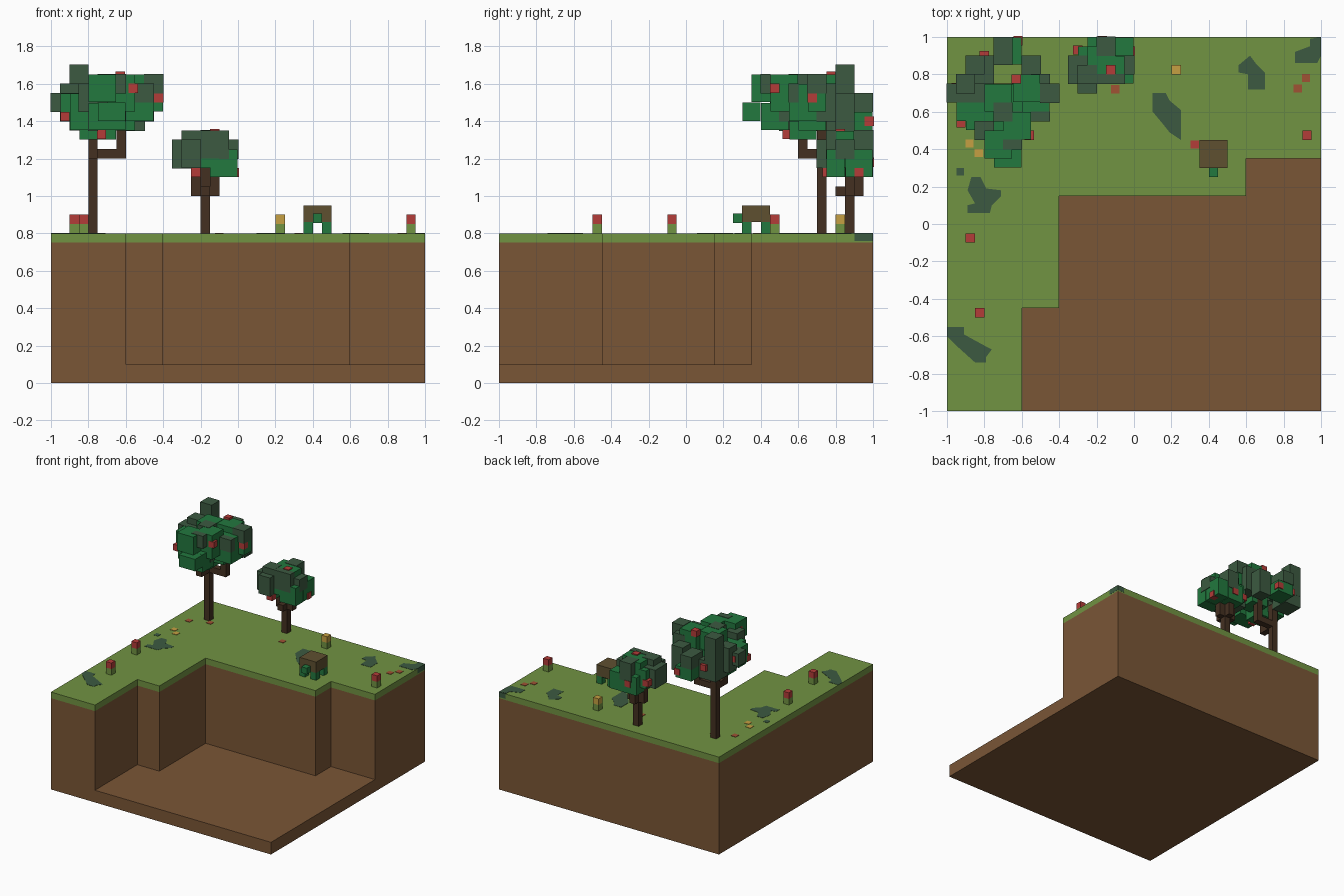
import bpy, bmesh
from mathutils import Vector

if "Cube" in bpy.data.objects:
    bpy.data.objects.remove(bpy.data.objects["Cube"])


def lin(c):
    c /= 255
    return c / 12.92 if c <= 0.04045 else ((c + 0.055) / 1.055) ** 2.4


def mat(name, r, g, b):
    m = bpy.data.materials.new(name)
    m.diffuse_color = (lin(r), lin(g), lin(b), 1)
    m.use_nodes = True
    m.node_tree.nodes["Principled BSDF"].inputs["Base Color"].default_value = m.diffuse_color
    return m


DIRT = mat("dirt", 122, 86, 54)
GRASS = mat("grass green", 113, 147, 66)
DARK = mat("dark leaf green", 60, 90, 65)
LEAF = mat("leaf green", 34, 120, 62)
BARK = mat("bark brown", 68, 48, 33)
RED = mat("red", 180, 60, 56)
YELLOW = mat("yellow", 198, 160, 66)
SHELL = mat("shell brown", 95, 80, 48)
RUST = mat("rust", 160, 82, 52)


def finish(name, bm, material):
    bmesh.ops.recalc_face_normals(bm, faces=bm.faces[:])
    me = bpy.data.meshes.new(name)
    bm.to_mesh(me)
    bm.free()
    me.materials.append(material)
    ob = bpy.data.objects.new(name, me)
    bpy.context.collection.objects.link(ob)
    return ob


def boxes(name, material, items):
    """One object made of boxes given as (low corner, high corner)."""
    bm = bmesh.new()
    for lo, hi in items:
        lo, hi = Vector(lo), Vector(hi)
        for v in bmesh.ops.create_cube(bm, size=1)["verts"]:
            v.co = (lo + hi) / 2 + v.co * (hi - lo)
    return finish(name, bm, material)


def prism(name, material, outline, z0, z1):
    bm = bmesh.new()
    f = bm.faces.new([bm.verts.new((x, y, z0)) for x, y in outline])
    ext = bmesh.ops.extrude_face_region(bm, geom=[f])["geom"]
    for v in ext:
        if isinstance(v, bmesh.types.BMVert):
            v.co.z = z1
    return finish(name, bm, material)


def clump(name, material, origin, cells, grow=0.0):
    """Foliage boxes on a 0.05 grid: position and size counted in cells."""
    items = []
    for i, (x, y, z, a, b, c) in enumerate(cells):
        e = grow + 0.0004 * (i % 4)
        lo = Vector(origin) + Vector((x, y, z)) * 0.05
        hi = lo + Vector((a, b, c)) * 0.05
        g = Vector((e, e, e))
        items.append((lo + g, hi - g))
    return boxes(name, material, items)


def cubes(name, material, centres, s=0.025):
    d = Vector((s, s, s))
    return boxes(name, material, [(Vector(c) - d, Vector(c) + d) for c in centres])


# Ground: floor slab, stepped bank, grass layer
L = [(-1, -1), (-0.6, -1), (-0.6, -0.45), (-0.4, -0.45), (-0.4, 0.15),
     (0.6, 0.15), (0.6, 0.35), (1, 0.35), (1, 1), (-1, 1)]
boxes("floor_slab", DIRT, [((-1, -1, 0), (1, 1, 0.1))])
prism("earth_bank", DIRT, L, 0.1, 0.75)
prism("grass_layer", GRASS, L, 0.75, 0.8)

# Dark grass patches
patches = [
    [(-.87, .25), (-.82, .25), (-.79, .19), (-.71, .18), (-.71, .15), (-.76, .10),
     (-.77, .06), (-.89, .06), (-.89, .10), (-.85, .11), (-.89, .18)],
    [(-1, -.55), (-.91, -.55), (-.91, -.59), (-.80, -.65), (-.76, -.67), (-.79, -.71),
     (-.79, -.74), (-.85, -.74), (-.95, -.65), (-1, -.60)],
    [(.10, .70), (.17, .70), (.19, .66), (.25, .61), (.25, .45), (.19, .49), (.15, .54), (.10, .60)],
    [(.56, .85), (.62, .90), (.65, .86), (.70, .81), (.70, .72), (.61, .72), (.61, .80), (.56, .81)],
    [(1, 1), (.94, .99), (.94, .95), (.86, .92), (.86, .86), (.98, .86), (1, .90)],
    [(-.95, .30), (-.91, .30), (-.91, .26), (-.95, .26)],
]
for i, p in enumerate(patches):
    prism(f"grass_patch_{i + 1}", DARK, p, 0.799, 0.802)
boxes("grass_patch_edge", DARK, [((0.997, 0.9, 0.76), (1.001, 1.001, 0.802)),
                                 ((0.94, 0.997, 0.76), (1.001, 1.001, 0.802))])


# Fallen leaves and petals lying on the grass
def litter(name, material, spots):
    boxes(name, material, [((x - .022, y - .022, .799), (x + .022, y + .022, .803)) for x, y in spots])


litter("fallen_leaves", RUST, [(.875, .725), (.92, .78), (-.88, .62), (-.73, .68), (-.1, .72)])
litter("yellow_petals", YELLOW, [(-.88, .43), (-.83, .38)])
litter("red_petals", RED, [(.325, .425)])

# Flowers: stem cube with a blossom cube
reds = [(-.875, -.075), (-.825, -.475), (.925, .475)]
yellows = [(.225, .825)]
cubes("flower_stems", GRASS, [(x, y, .825) for x, y in reds + yellows])
cubes("red_blossoms", RED, [(x, y, .875) for x, y in reds])
cubes("yellow_blossom", YELLOW, [(x, y, .875) for x, y in yellows])

# Small tortoise
boxes("tortoise_shell", SHELL, [((.35, .3, .86), (.5, .45, .95))])
boxes("tortoise_legs", LEAF, [((x, y, .8), (x + .05, y + .05, .86)) for x in (.35, .45) for y in (.3, .4)])
boxes("tortoise_head", LEAF, [((.4, .25, .855), (.45, .3, .905))])

# Large tree
boxes("large_trunk", BARK, [((-.8, .7, .8), (-.75, .75, 1.4))])
boxes("large_branches", BARK, [((-.75, .7, 1.2), (-.6, .75, 1.25)), ((-.65, .7, 1.25), (-.6, .75, 1.42)),
                               ((-.8, .6, 1.2), (-.75, .7, 1.25)), ((-.8, .6, 1.25), (-.75, .65, 1.4))])
O1 = (-1, .3, 1.3)
clump("large_leaves", LEAF, O1, [
    (5, 0, 2, 3, 2, 2), (4, 1, 4, 3, 3, 3), (4, 2, 1, 4, 3, 3), (2, 4, 1, 3, 2, 4),
    (1, 5, 2, 4, 2, 3), (6, 3, 3, 3, 3, 4), (8, 5, 2, 3, 3, 4), (3, 5, 0, 4, 3, 3),
    (6, 6, 1, 3, 3, 3), (4, 6, 4, 3, 3, 3), (7, 7, 3, 3, 3, 4), (5, 11, 1, 3, 3, 2),
    (9, 7, 3, 3, 2, 3)], 0.001)
clump("large_dark_leaves", DARK, O1, [
    (2, 10, 3, 2, 2, 5), (0, 7, 3, 5, 2, 2), (1, 8, 2, 2, 2, 4), (2, 9, 1, 3, 3, 3),
    (10, 7, 5, 2, 2, 2), (8, 10, 1, 2, 2, 4), (9, 8, 2, 2, 2, 4), (5, 11, 3, 2, 3, 2),
    (3, 3, 3, 2, 2, 3), (6, 2, 5, 2, 1, 2), (9, 5, 4, 2, 1, 2), (5, 5, 5, 2, 2, 2),
    (4, 4, 1, 1, 4, 2), (7, 4, 2, 1, 2, 2)], -0.002)
cubes("large_tree_fruit", RED, [
    (-.775, .437, 1.575), (-.423, .675, 1.525), (-.925, .54, 1.425), (-.73, .54, 1.33),
    (-.56, .475, 1.575), (-.63, .775, 1.64), (-.95, .73, 1.5), (-.62, .98, 1.4), (-.8, .9, 1.45)])

# Small tree
boxes("small_trunk", BARK, [((-.2, .85, .8), (-.15, .9, 1.05))])
boxes("small_branches", BARK, [((-.25, .85, 1), (-.2, .9, 1.16)), ((-.15, .85, 1), (-.1, .9, 1.15)),
                               ((-.2, .8, 1), (-.15, .95, 1.05)), ((-.2, .9, 1.05), (-.15, .95, 1.15))])
O2 = (-.35, .7, 1.1)
clump("small_leaves", LEAF, O2, [
    (1, 3, 1, 3, 2, 3), (4, 1, 0, 3, 2, 3), (3, 1, 1, 3, 3, 4), (5, 3, 0, 2, 3, 3),
    (2, 1, 0, 1, 3, 2), (2, 4, 0, 3, 2, 3), (2, 2, 2, 2, 3, 3)], 0.001)
clump("small_dark_leaves", DARK, O2, [
    (0, 1, 1, 2, 3, 3), (1, 0, 1, 2, 2, 3), (1, 1, 3, 2, 2, 2), (3, 1, 2, 2, 1, 3),
    (5, 2, 2, 2, 2, 2), (3, 4, 2, 2, 2, 3), (5, 1, 2, 1, 1, 3)], -0.002)
cubes("small_tree_fruit", RED, [(-.225, .755, 1.125), (-.125, .825, 1.332), (-.02, .925, 1.125),
                                (-.3, .93, 1.2), (-.17, .98, 1.18)])
